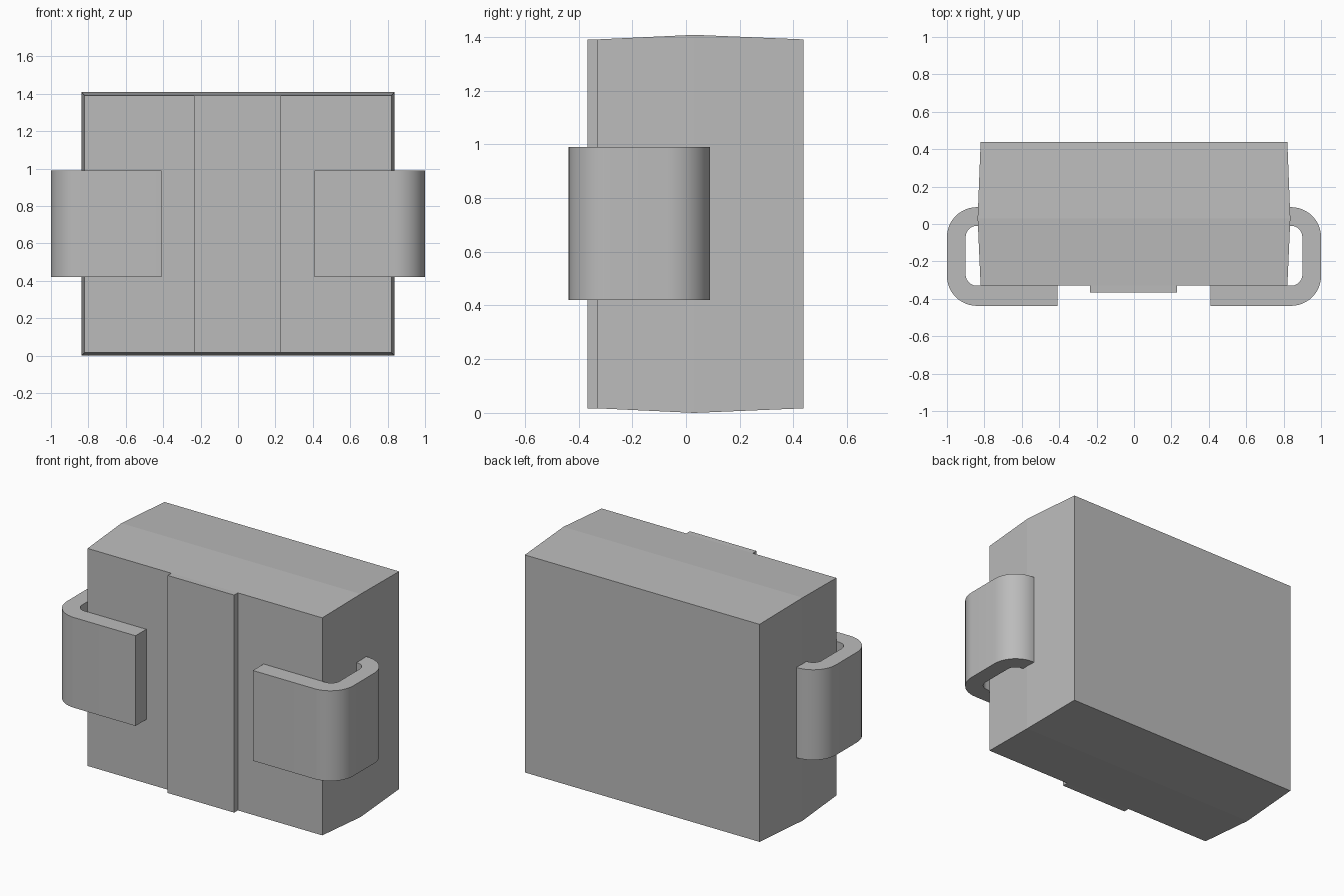
import bpy, bmesh
from math import cos, sin, radians

cube = bpy.data.objects.get("Cube")
if cube:
    bpy.data.objects.remove(cube, do_unlink=True)

grey = bpy.data.materials.new("plain_grey")
grey.use_nodes = True
colour = (0.5, 0.5, 0.5, 1)
grey.diffuse_color = colour
grey.node_tree.nodes["Principled BSDF"].inputs["Base Color"].default_value = colour


def finish(name, bm):
    bmesh.ops.recalc_face_normals(bm, faces=bm.faces[:])
    mesh = bpy.data.meshes.new(name)
    bm.to_mesh(mesh)
    bm.free()
    mesh.materials.append(grey)
    obj = bpy.data.objects.new(name, mesh)
    bpy.context.collection.objects.link(obj)
    return obj


def loft(name, sections):
    """Join rectangles given as (y, x0, x1, z0, z1) into a closed solid."""
    bm = bmesh.new()
    rings = [[bm.verts.new((x, y, z)) for x, z in
              ((x0, z0), (x1, z0), (x1, z1), (x0, z1))]
             for y, x0, x1, z0, z1 in sections]
    for a, b in zip(rings, rings[1:]):
        for i in range(4):
            j = (i + 1) % 4
            bm.faces.new((a[i], a[j], b[j], b[i]))
    bm.faces.new(rings[0])
    bm.faces.new(rings[-1])
    return finish(name, bm)


def arc(cx, cy, r, start, end, steps=12):
    return [(cx + r * cos(radians(start + (end - start) * i / steps)),
             cy + r * sin(radians(start + (end - start) * i / steps)))
            for i in range(steps + 1)]


def clip(name, side):
    """Hooked strap: rounded flat profile extruded upwards."""
    outer = arc(0.84, -0.2775, 0.16, -90, 0) + arc(0.84, -0.07, 0.16, 0, 90)
    inner = arc(0.84, -0.07, 0.06, 90, 0) + arc(0.84, -0.27, 0.06, 0, -90)
    profile = ([(0.41, -0.4375)] + outer + [(0.80, 0.09), (0.80, -0.01)]
               + inner + [(0.41, -0.33)])
    bm = bmesh.new()
    face = bm.faces.new([bm.verts.new((side * x, y, 0.42)) for x, y in profile])
    new = bmesh.ops.extrude_face_region(bm, geom=[face])["geom"]
    bmesh.ops.translate(bm, vec=(0, 0, 0.57),
                        verts=[v for v in new if isinstance(v, bmesh.types.BMVert)])
    obj = finish(name, bm)
    bpy.ops.object.select_all(action='DESELECT')
    obj.select_set(True)
    bpy.context.view_layer.objects.active = obj
    bpy.ops.object.shade_smooth_by_angle(angle=radians(30))


# Case with slightly bowed sides, top and bottom
loft("case", [(-0.33, -0.82, 0.82, 0.017, 1.391),
              (0.03, -0.836, 0.836, 0, 1.408),
              (0.4375, -0.82, 0.82, 0.017, 1.391)])

# Raised strip down the front
loft("front_strip", [(-0.367, -0.235, 0.23, 0.017, 1.391),
                     (-0.32, -0.235, 0.23, 0.017, 1.391)])

# Side clips
clip("left_clip", 1)
clip("right_clip", -1)
